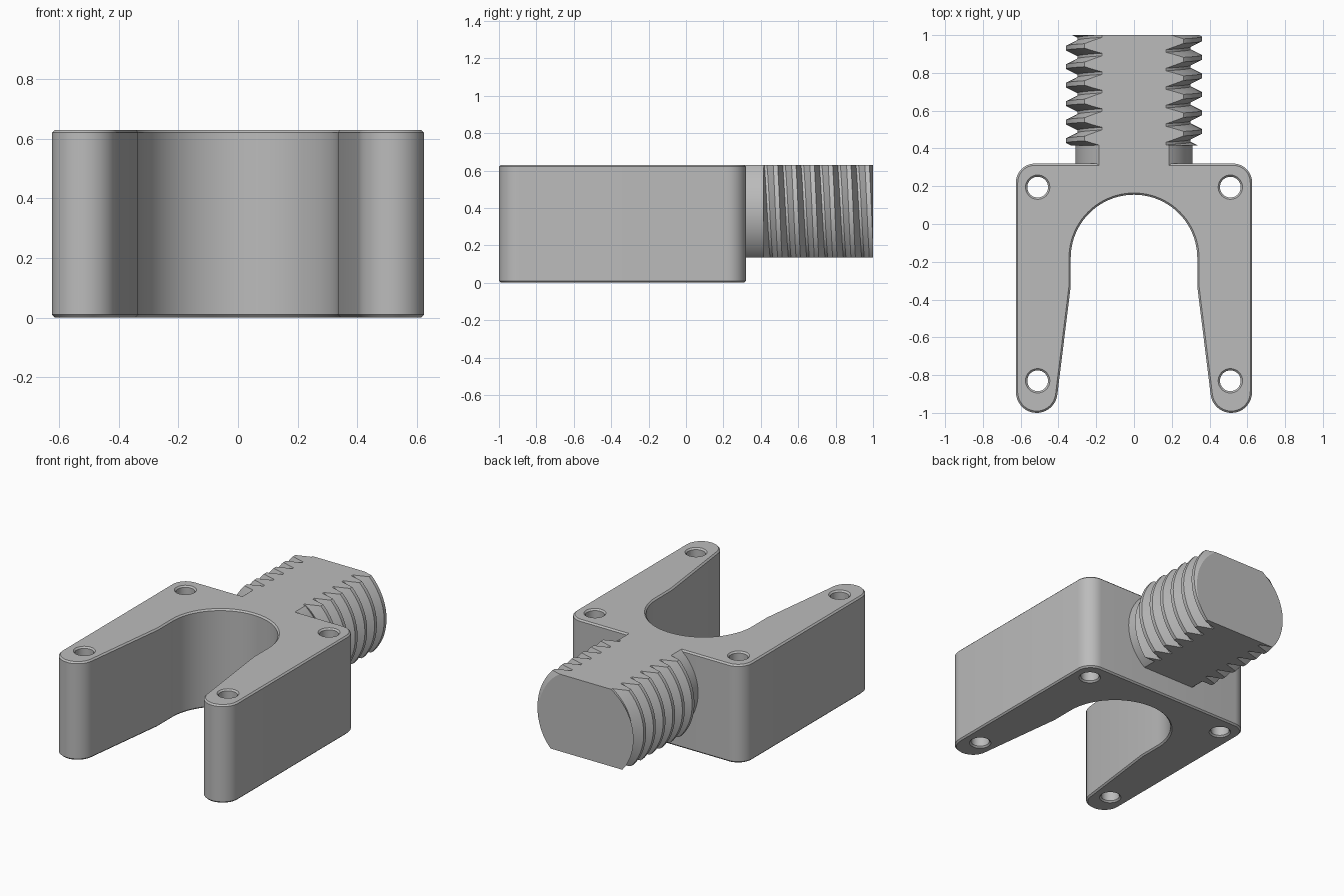
import bpy, bmesh, math
from mathutils import Vector

if "Cube" in bpy.data.objects:
    bpy.data.objects.remove(bpy.data.objects["Cube"])

grey = bpy.data.materials.new("plain grey")
grey.diffuse_color = (0.5, 0.5, 0.5, 1)
grey.use_nodes = True
grey.node_tree.nodes["Principled BSDF"].inputs["Base Color"].default_value = grey.diffuse_color

HEIGHT = 0.63
CHAMFER = 0.017
AXIS_Z, FLAT = 0.3825, 0.2475      # stud axis height, half distance between its flats


def add_object(name, bm):
    bmesh.ops.recalc_face_normals(bm, faces=bm.faces)
    mesh = bpy.data.meshes.new(name)
    bm.to_mesh(mesh)
    bm.free()
    mesh.materials.append(grey)
    ob = bpy.data.objects.new(name, mesh)
    bpy.context.collection.objects.link(ob)
    return ob


def activate(ob):
    bpy.ops.object.select_all(action='DESELECT')
    ob.select_set(True)
    bpy.context.view_layer.objects.active = ob


def smooth(ob):
    activate(ob)
    bpy.ops.object.shade_smooth_by_angle(angle=math.radians(25))


def arc(cx, cy, r, a0, a1, n):
    return [(cx + r * math.cos(math.radians(a0 + (a1 - a0) * i / n)),
             cy + r * math.sin(math.radians(a0 + (a1 - a0) * i / n))) for i in range(n + 1)]


def prism(bm, pts, z0, z1):
    face = bm.faces.new([bm.verts.new((x, y, z0)) for x, y in pts])
    out = bmesh.ops.extrude_face_region(bm, geom=[face])["geom"]
    bmesh.ops.translate(bm, vec=(0, 0, z1 - z0),
                        verts=[v for v in out if isinstance(v, bmesh.types.BMVert)])


def cut(bm, co, no):
    # Trim everything on the normal's side and cap the opening
    bmesh.ops.bisect_plane(bm, geom=bm.verts[:] + bm.edges[:] + bm.faces[:], dist=1e-6,
                           plane_co=co, plane_no=no, clear_outer=True)
    rim = [e for e in bm.edges if e.is_boundary
           and all(abs((v.co - Vector(co)).dot(Vector(no))) < 1e-4 for v in e.verts)]
    bmesh.ops.holes_fill(bm, edges=rim, sides=0)


def cut_flats(bm):
    for s in (1, -1):
        cut(bm, (0, 0, AXIS_Z + s * FLAT), (0, 0, s))


# Fork body: right half outline from the throat round to the back, then mirrored
half = arc(0, -0.18, 0.335, 90, 0, 24) + [(0.335, -0.33)]
half += arc(0.515, -0.89, 0.11, 186, 360, 18)
half += arc(0.525, 0.22, 0.10, 0, 90, 10)
outline = half + [(-x, y) for x, y in reversed(half[1:])]
bm = bmesh.new()
prism(bm, outline, 0, HEIGHT)
body = add_object("fork_body", bm)

# Bolt holes through the four corners
bm = bmesh.new()
for x in (-0.51, 0.51):
    for y in (-0.83, 0.195):
        prism(bm, arc(x, y, 0.055, 0, 360, 32)[:-1], -0.1, HEIGHT + 0.1)
cutter = add_object("hole_cutter", bm)
cutter.hide_render = True
holes = body.modifiers.new("holes", 'BOOLEAN')
holes.operation, holes.object, holes.solver = 'DIFFERENCE', cutter, 'EXACT'
rim = body.modifiers.new("rim chamfer", 'BEVEL')
rim.width, rim.segments = CHAMFER, 1
rim.limit_method, rim.angle_limit = 'ANGLE', math.radians(60)
activate(body)
for name in ("holes", "rim chamfer"):
    bpy.ops.object.modifier_apply(modifier=name)
bpy.data.objects.remove(cutter)
smooth(body)

# Plain neck between the body and the thread
bm = bmesh.new()
prism(bm, arc(0, 0, 0.31, 0, 360, 96)[:-1], 0, 0.115)
for v in bm.verts:
    v.co = (v.co.x, 0.303 + v.co.z, AXIS_Z + v.co.y)
cut_flats(bm)
smooth(add_object("stud_neck", bm))

# Threaded stud: a tooth profile wound in a helix, trimmed at both ends and on the flats
PITCH, N, TURNS = 0.098, 96, 9
TOOTH = [(-0.012, 0.36), (0.012, 0.36), (0.042, 0.30), (0.056, 0.30)]
K = len(TOOTH)
bm = bmesh.new()
rings = []
for i in range(N):
    a = 2 * math.pi * i / N
    rings.append([bm.verts.new((r * math.cos(a),
                                0.294 + PITCH * (t - i / N) + dy,
                                AXIS_Z + r * math.sin(a)))
                  for t in range(TURNS) for dy, r in TOOTH])
for i in range(N):
    shift = K if i == N - 1 else 0       # the last ring joins the first one pitch along
    for j in range(shift, K * TURNS - 1):
        nxt = rings[(i + 1) % N]
        bm.faces.new((rings[i][j], rings[i][j + 1], nxt[j + 1 - shift], nxt[j - shift]))
cut(bm, (0, 0.415, 0), (0, -1, 0))
cut(bm, (0, 1.0, 0), (0, 1, 0))
cut_flats(bm)
smooth(add_object("threaded_stud", bm))
